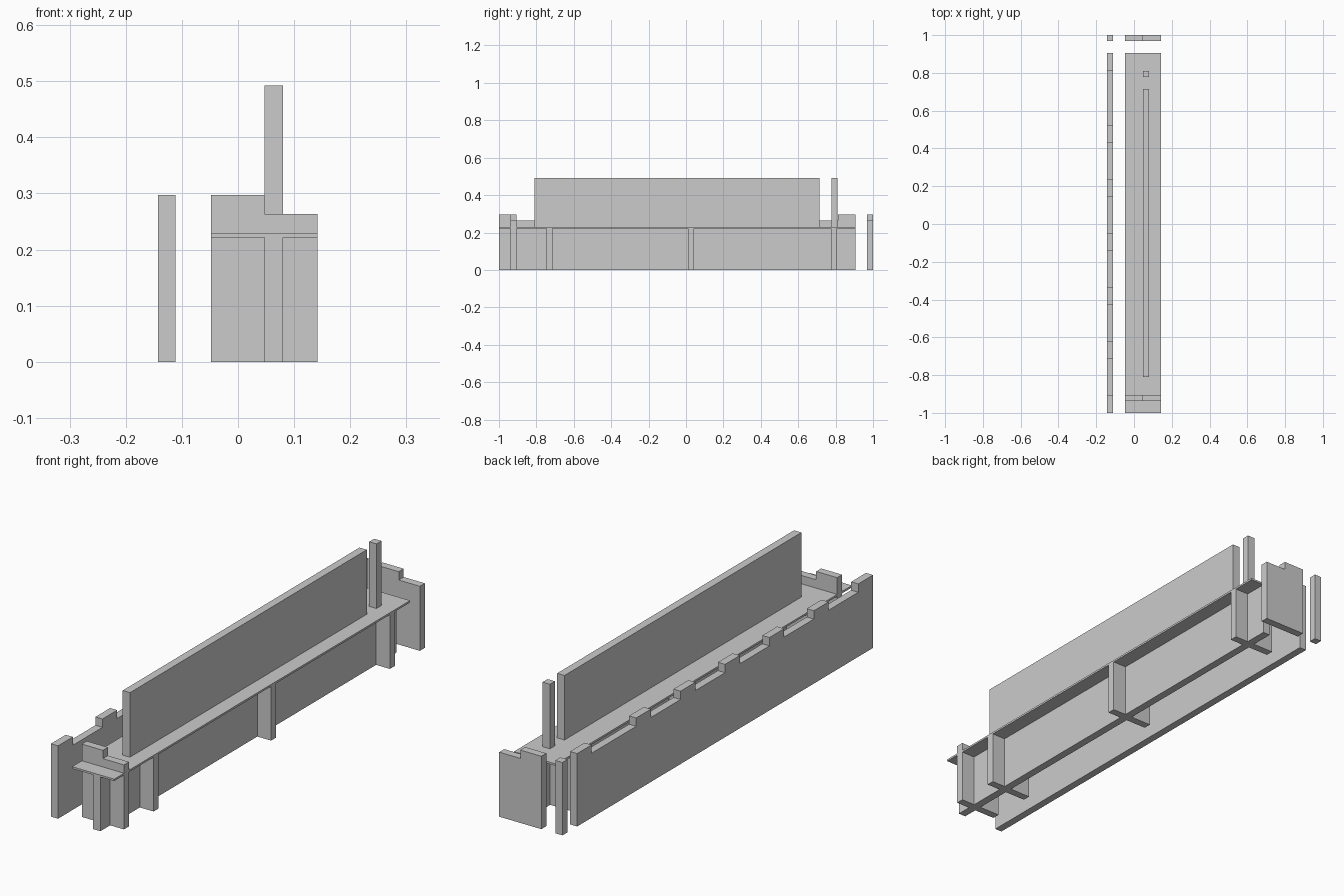
import bpy, bmesh

if "Cube" in bpy.data.objects:
    bpy.data.objects.remove(bpy.data.objects["Cube"])


def prism(name, profile, axis, lo, hi):
    """Extrude a 2D outline: axis 'x' takes (y, z) points, axis 'y' takes (x, z) points."""
    def place(p, t):
        return (t, p[0], p[1]) if axis == 'x' else (p[0], t, p[1])
    bm = bmesh.new()
    face = bm.faces.new([bm.verts.new(place(p, lo)) for p in profile])
    ext = bmesh.ops.extrude_face_region(bm, geom=[face])
    verts = [v for v in ext['geom'] if isinstance(v, bmesh.types.BMVert)]
    shift = (hi - lo, 0, 0) if axis == 'x' else (0, hi - lo, 0)
    bmesh.ops.translate(bm, verts=verts, vec=shift)
    bmesh.ops.recalc_face_normals(bm, faces=bm.faces[:])
    mesh = bpy.data.meshes.new(name)
    bm.to_mesh(mesh)
    bm.free()
    obj = bpy.data.objects.new(name, mesh)
    bpy.context.collection.objects.link(obj)
    return obj


def box(name, x, y, z):
    return prism(name, [(x[0], z[0]), (x[1], z[0]), (x[1], z[1]), (x[0], z[1])], 'y', *y)


TOP, NOTCH = 0.297, 0.263          # merlon and notch heights
DECK_LO, DECK_HI = 0.221, 0.229    # walkway slab
BODY_X = (-0.048, 0.142)
SPINE_X = (0.047, 0.080)
PARAPET_X = (-0.143, -0.111)

# Crenellated parapet along the left side
merlons = [(-1.0, -0.905)] + [(-0.714 + 0.286 * i, -0.619 + 0.286 * i) for i in range(5)]
merlons.append((0.812, 0.905))
outline = [(0.905, 0), (-1.0, 0)]
for i, (a, b) in enumerate(merlons):
    outline += [(a, NOTCH)] if i else []
    outline += [(a, TOP), (b, TOP)]
    outline += [(b, NOTCH)] if i < len(merlons) - 1 else []
prism("parapet_wall", outline, 'x', *PARAPET_X)

# Separate corner post behind the parapet
box("corner_post", PARAPET_X, (0.968, 1.0), (0, TOP))

# Stepped end walls
step = [(BODY_X[0], 0), (BODY_X[1], 0), (BODY_X[1], NOTCH),
        (SPINE_X[0], NOTCH), (SPINE_X[0], TOP), (BODY_X[0], TOP)]
prism("front_end_wall", step, 'y', -0.937, -0.905)
prism("back_end_wall", step, 'y', 0.968, 1.0)

# Walkway slab with its supporting spine and cross walls
box("walkway_slab", BODY_X, (-1.0, 0.905), (DECK_LO, DECK_HI))
box("support_spine", SPINE_X, (-1.0, 0.905), (0, DECK_LO))
for i, y in enumerate((-0.746, 0.010, 0.775)):
    box(f"cross_wall_{i + 1}", BODY_X, (y, y + 0.032), (0, DECK_LO))

# Upper wall and post standing on the slab
box("upper_wall", SPINE_X, (-0.81, 0.715), (DECK_HI, 0.492))
box("upper_post", SPINE_X, (0.777, 0.809), (DECK_HI, 0.492))
